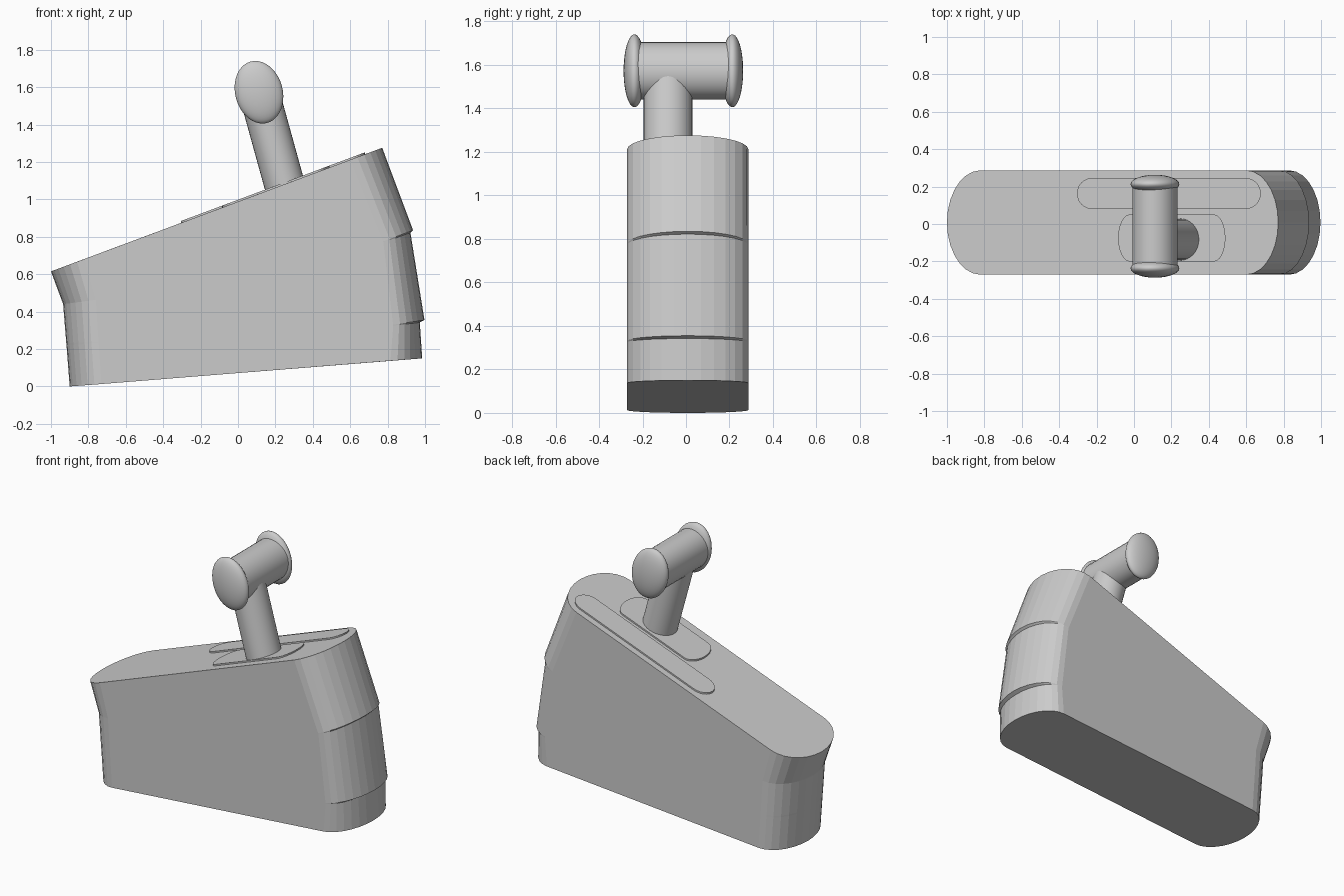
import bpy, bmesh, math
from mathutils import Vector, Matrix

if "Cube" in bpy.data.objects:
    bpy.data.objects.remove(bpy.data.objects["Cube"])

grey = bpy.data.materials.new("light_grey")
grey.diffuse_color = (0.6, 0.6, 0.6, 1)
grey.use_nodes = True
grey.node_tree.nodes["Principled BSDF"].inputs["Base Color"].default_value = grey.diffuse_color


def finish(name, bm, smooth=False):
    bmesh.ops.recalc_face_normals(bm, faces=bm.faces)
    me = bpy.data.meshes.new(name)
    bm.to_mesh(me)
    bm.free()
    me.materials.append(grey)
    ob = bpy.data.objects.new(name, me)
    bpy.context.collection.objects.link(ob)
    if smooth:
        bpy.context.view_layer.objects.active = ob
        ob.select_set(True)
        bpy.ops.object.shade_smooth_by_angle(angle=math.radians(35))
        ob.select_set(False)
    return ob


def section(left, left_in, right_in, right, yc, half, n=14):
    """Oblong ring with half-elliptical ends, placed by four (x, z) points."""
    ring = []
    for inner, outer, sign in ((right_in, right, 1), (left_in, left, -1)):
        for i in range(n + 1):
            a = math.pi * (i / n - 0.5)
            t = math.cos(a)
            ring.append((inner[0] + (outer[0] - inner[0]) * t,
                         yc + sign * half * math.sin(a),
                         inner[1] + (outer[1] - inner[1]) * t))
    return ring


def loft(name, rings):
    bm = bmesh.new()
    loops = [[bm.verts.new(p) for p in r] for r in rings]
    for a, b in zip(loops, loops[1:]):
        for i in range(len(a)):
            j = (i + 1) % len(a)
            bm.faces.new((a[i], a[j], b[j], b[i]))
    bm.faces.new(loops[0][::-1])
    bm.faces.new(loops[-1])
    return finish(name, bm)


# Body: left outer, left inner, right inner, right outer for each level
levels = [
    ((-0.900, 0.000), (-0.730, 0.013), (0.815, 0.137), (0.985, 0.150)),
    ((-0.917, 0.220), (-0.745, 0.232), (0.830, 0.325), (0.972, 0.342)),
    ((-0.918, 0.230), (-0.746, 0.242), (0.829, 0.330), (0.997, 0.355)),
    ((-0.935, 0.440), (-0.760, 0.463), (0.777, 0.770), (0.922, 0.822)),
    ((-0.937, 0.446), (-0.762, 0.470), (0.775, 0.775), (0.936, 0.835)),
    ((-1.000, 0.615), (-0.820, 0.682), (0.600, 1.212), (0.771, 1.276)),
]
loft("body", [section(*lv, 0.008, 0.279) for lv in levels])


# Raised plates lying on the sloping top
def top_z(x, lift):
    return 0.615 + (x + 1.0) * 0.661 / 1.771 + lift


def plate(name, x0, x1, depth, yc, half):
    rings = []
    for lift in (-0.01, 0.010):
        xs = (x0, x0 + depth, x1 - depth, x1)
        rings.append(section(*[(x, top_z(x, lift)) for x in xs], yc, half, 12))
    loft(name, rings)


plate("long_plate", -0.305, 0.678, 0.078, 0.163, 0.082)
plate("handle_plate", -0.085, 0.489, 0.062, -0.075, 0.126)


# Handle
def tube(name, a, b, rx, ry, x_axis):
    a, b = Vector(a), Vector(b)
    z = (b - a).normalized()
    x = Vector(x_axis)
    x = (x - z * x.dot(z)).normalized()
    y = z.cross(x)
    m = Matrix((x * rx, y * ry, z * (b - a).length)).transposed().to_4x4()
    m.translation = (a + b) / 2
    bm = bmesh.new()
    bmesh.ops.create_cone(bm, cap_ends=True, segments=32, radius1=1,
                          radius2=1, depth=1, matrix=m)
    return finish(name, bm, True)


HX, HZ, TILT = 0.112, 1.573, math.radians(-15)
tube("handle_post", (0.262, -0.083, 1.03), (HX, -0.083, HZ), 0.108, 0.112, (1, 0, 0))
tube("handle_bar", (HX, -0.235, HZ), (HX, 0.212, HZ), 0.119, 0.133,
     (math.cos(TILT), 0, -math.sin(TILT)))

# Rounded knobs at both ends of the bar
for name, y in (("front_knob", -0.237), ("back_knob", 0.213)):
    bm = bmesh.new()
    bmesh.ops.create_uvsphere(
        bm, u_segments=32, v_segments=20, radius=1,
        matrix=Matrix.Translation((HX, y, HZ)) @ Matrix.Rotation(TILT, 4, 'Y')
        @ Matrix.Diagonal((0.127, 0.050, 0.170, 1)))
    finish(name, bm, True)
